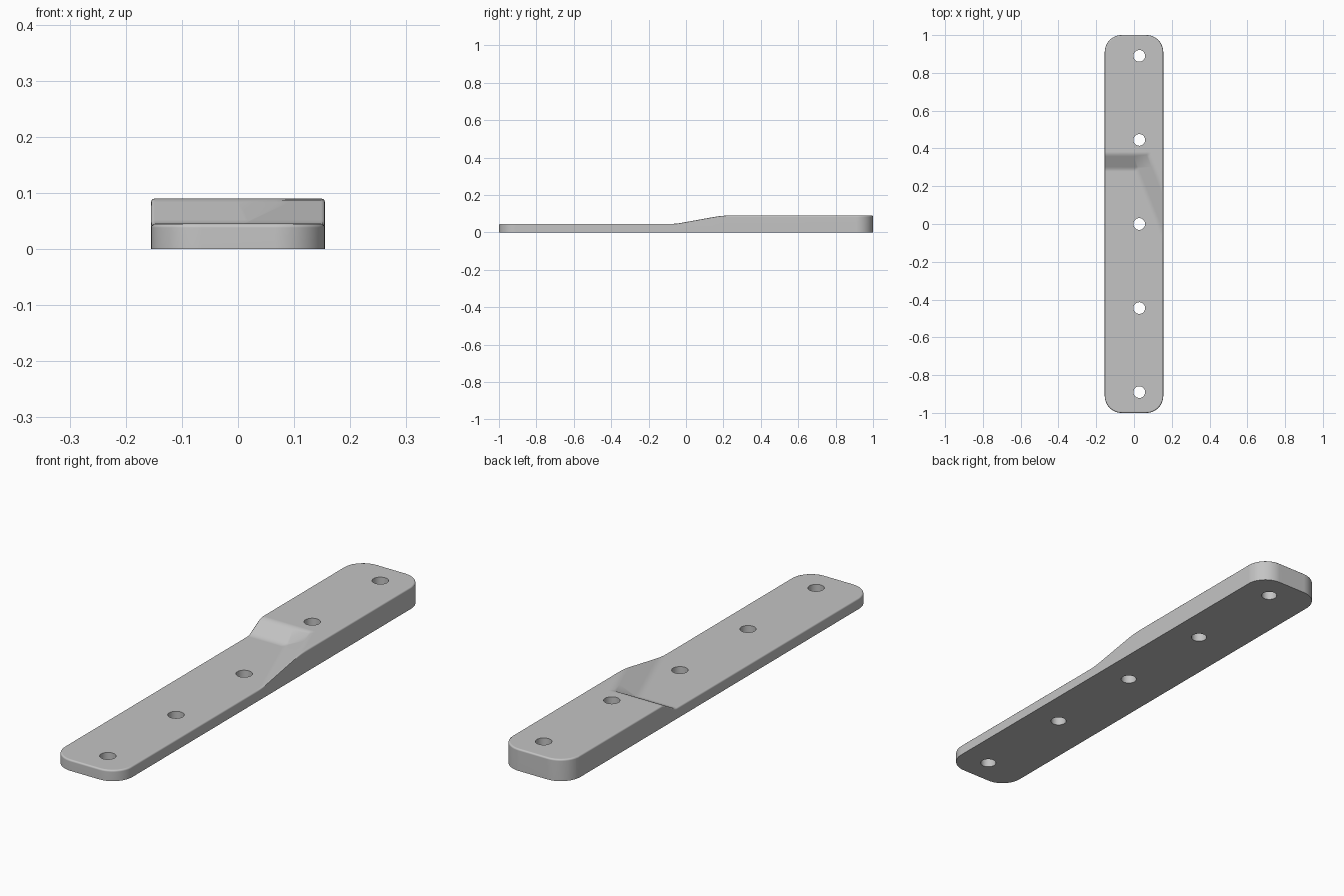
import bpy, bmesh, math
from mathutils import Vector

if "Cube" in bpy.data.objects:
    bpy.data.objects.remove(bpy.data.objects["Cube"], do_unlink=True)

HALF_X, HALF_Y, CORNER, RIM = 0.155, 1.0, 0.09, 0.007
LOW, STEP = 0.045, 0.045

# Two ramp planes: each is (point on foot line, gradient in plan)
FOOT = Vector((0.012, 0.29, 0))
SHORT = Vector((0, 1 / 0.08, 0))
slant = Vector((0.36, 0.143, 0)).normalized()
LONG = slant / (slant.y * 0.25)

# Ramp section with softened foot and shoulder
SECTION = [(-0.15, 0), (-0.05, 0.015), (0.05, 0.065), (0.15, 0.15),
           (0.85, 0.85), (0.95, 0.935), (1.05, 0.985), (1.15, 1)]


def material(name, rgb):
    m = bpy.data.materials.new(name)
    m.use_nodes = True
    m.diffuse_color = (*rgb, 1)
    m.node_tree.nodes["Principled BSDF"].inputs["Base Color"].default_value = (*rgb, 1)
    return m


def outline(inset, segments=12):
    """Rounded rectangle, counter-clockwise."""
    r = CORNER - inset
    pts = []
    for i, (sx, sy) in enumerate([(1, 1), (-1, 1), (-1, -1), (1, -1)]):
        for k in range(segments + 1):
            a = math.pi / 2 * (i + k / segments)
            pts.append((sx * (HALF_X - CORNER) + r * math.cos(a),
                        sy * (HALF_Y - CORNER) + r * math.sin(a)))
    return pts


def height(co):
    """Thickness of the plate at a point in plan."""
    d = Vector((co.x, co.y, 0)) - FOOT
    t = max(d.dot(SHORT), d.dot(LONG))
    if t <= SECTION[0][0]:
        return LOW
    for (a, fa), (b, fb) in zip(SECTION, SECTION[1:]):
        if t <= b:
            return LOW + STEP * (fa + (fb - fa) * (t - a) / (b - a))
    return LOW + STEP


def cut(bm, point, normal):
    bmesh.ops.bisect_plane(bm, geom=bm.verts[:] + bm.edges[:] + bm.faces[:],
                           plane_co=point, plane_no=normal, dist=1e-5)


# Plate body: rings up the wall and over the rounded rim
bm = bmesh.new()
rings = [(0, 0)]
for k in range(4):
    a = math.pi / 6 * k
    rings.append((RIM * (1 - math.cos(a)), 1 - RIM * (1 - math.sin(a))))
loops = [[bm.verts.new((x, y, z)) for x, y in outline(inset)] for inset, z in rings]
for lower, upper in zip(loops, loops[1:]):
    for i in range(len(lower)):
        j = (i + 1) % len(lower)
        bm.faces.new((lower[i], lower[j], upper[j], upper[i]))
bm.faces.new(loops[-1])
bm.faces.new(loops[0][::-1])

# Split along the ramp lines, then drop the top onto the ramp
cut(bm, FOOT, LONG - SHORT)
for grad in (SHORT, LONG):
    for t, _ in SECTION:
        cut(bm, FOOT + grad * (t / grad.length_squared), grad)
for v in bm.verts:
    if v.co.z > 0.5:
        v.co.z = height(v.co) - (1 - v.co.z)
bmesh.ops.recalc_face_normals(bm, faces=bm.faces[:])
mesh = bpy.data.meshes.new("stepped_plate")
bm.to_mesh(mesh)
bm.free()
plate = bpy.data.objects.new("stepped_plate", mesh)
bpy.context.collection.objects.link(plate)
mesh.materials.append(material("light_grey", (0.55, 0.55, 0.55)))

# Five through holes
for y in (-0.89, -0.445, 0, 0.445, 0.89):
    bpy.ops.mesh.primitive_cylinder_add(vertices=32, radius=0.031, depth=0.4,
                                        location=(0.028, y, 0.05))
    cutter = bpy.context.object
    cutter.name = "hole_cutter"
    cutter.hide_render = True
    mod = plate.modifiers.new("hole", "BOOLEAN")
    mod.object, mod.operation, mod.solver = cutter, "DIFFERENCE", "EXACT"
    bpy.context.view_layer.objects.active = plate
    bpy.ops.object.modifier_apply(modifier=mod.name)
    bpy.data.objects.remove(cutter, do_unlink=True)

# Smooth shading with crisp hole and base edges
bpy.ops.object.select_all(action="DESELECT")
plate.select_set(True)
bpy.context.view_layer.objects.active = plate
bpy.ops.object.shade_smooth_by_angle(angle=math.radians(40))
weighted = plate.modifiers.new("weighted_normals", "WEIGHTED_NORMAL")
weighted.keep_sharp = True
